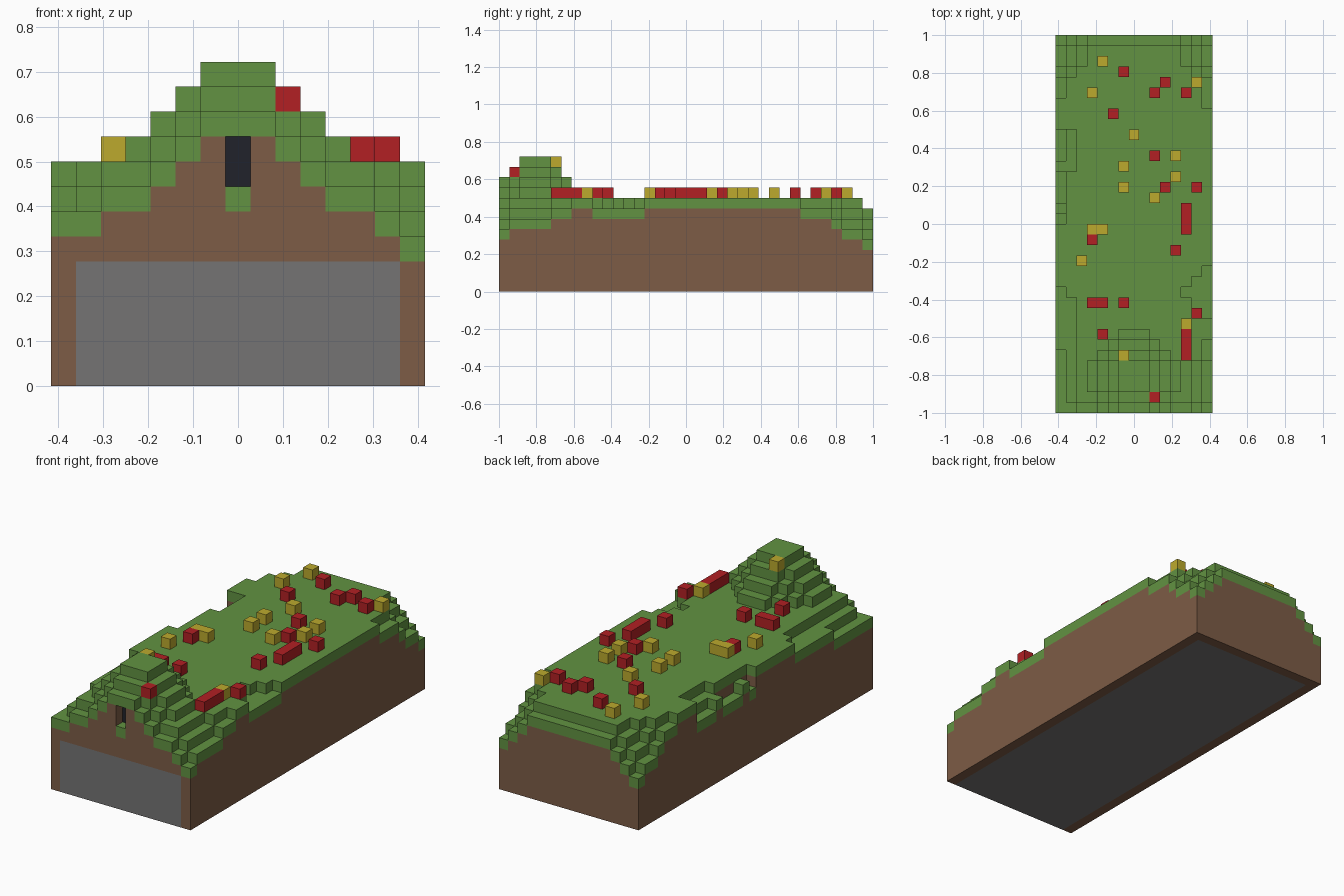
import bpy
import bmesh

cube = bpy.data.objects.get("Cube")
if cube:
    bpy.data.objects.remove(cube, do_unlink=True)

U = 1 / 18            # edge of one block
NX, NY = 15, 36       # blocks across and along


def material(name, r, g, b):
    m = bpy.data.materials.new(name)
    m.use_nodes = True
    m.diffuse_color = (r, g, b, 1)
    m.node_tree.nodes["Principled BSDF"].inputs["Base Color"].default_value = (r, g, b, 1)
    return m


grass = material("grass green", 0.122, 0.288, 0.054)
dirt = material("dirt brown", 0.205, 0.107, 0.061)
stone = material("stone grey", 0.178, 0.174, 0.174)
dark = material("hollow black", 0.015, 0.016, 0.024)
red = material("flower red", 0.445, 0.0144, 0.0176)
yellow = material("flower yellow", 0.503, 0.402, 0.027)
GRASS, DIRT, STONE, DARK = range(4)


def point(i, j, k):
    return ((i - NX / 2) * U, (j - NY / 2) * U, k * U)


def height(i, j):
    """Ground height in blocks for one cell."""
    if not (0 <= i < NX and 0 <= j < NY):
        return 0
    if (i, j) == (7, 0):
        return 8
    left, right, back = i, NX - 1 - i, NY - 1 - j
    # plateau, worn down at the ends
    h = 8 if j == 0 or back == 0 else 9
    h = min(h, 6 + right + (j > 0) + (j > 4) + (j > 6))
    h = min(h, round(5 + min(left, right) + 0.7 * back))
    # worn edges along the sides
    if right == 0 and (9 <= j <= 13 or j >= 29):
        h = min(h, 8)
    if (right == 1 and 10 <= j <= 12) or (right == 2 and j == 11):
        h = 8
    if left == 0:
        if j < 12:
            h = min(h, 7 if j < 6 else 8)
        elif 18 <= j <= 26:
            h = 8 if j in (19, 23) else 7
        elif j >= 30:
            h = min(h, 8)
    if left == 1:
        if j <= 10:
            h = min(h, 7 if j == 0 else 8)
        elif 23 <= j <= 26:
            h = 8
    # stepped mound at the front
    dx = max(0, abs(i - 7) - 1)
    dy = max(0, 2 - j, j - 4)
    return max(h, 13 - dx - dy)


# Terrain: tops, undersides and exposed walls of every column
bm = bmesh.new()


def quad(corners, mat):
    f = bm.faces.new([bm.verts.new(point(*c)) for c in corners])
    f.material_index = mat


def wall(a, b, low, high, mat):
    if high > low:
        quad([(*a, low), (*b, low), (*b, high), (*a, high)], mat)


for i in range(NX):
    for j in range(NY):
        h = height(i, j)
        quad([(i, j, h), (i + 1, j, h), (i + 1, j + 1, h), (i, j + 1, h)], GRASS)
        inner = 0 < i < NX - 1 and j < NY - 1
        quad([(i, j, 0), (i, j + 1, 0), (i + 1, j + 1, 0), (i + 1, j, 0)],
             STONE if inner else DIRT)
        ring = [(i, j), (i + 1, j), (i + 1, j + 1), (i, j + 1)]
        steps = [(0, -1), (1, 0), (0, 1), (-1, 0)]
        for s, (di, dj) in enumerate(steps):
            low = height(i + di, j + dj)
            if low >= h:
                continue
            a, b = ring[s], ring[(s + 1) % 4]
            if j == 0 and dj == -1 and inner:
                wall(a, b, 0, 5, STONE)
                low = 5
            split = max(low, h - 1)
            if (i, j) == (7, 1) and dj == -1:
                wall(a, b, low, 10, DARK)
                low, split = 10, h - 1
            wall(a, b, low, split, DIRT)
            wall(a, b, split, h, GRASS)

bmesh.ops.remove_doubles(bm, verts=bm.verts, dist=0.0005)
mesh = bpy.data.meshes.new("terrain")
bm.to_mesh(mesh)
bm.free()
for m in (grass, dirt, stone, dark):
    mesh.materials.append(m)
bpy.context.collection.objects.link(bpy.data.objects.new("terrain", mesh))


def block(name, i, j, k, mat, length=(1, 1)):
    """A box of blocks with its lowest corner at cell (i, j, k)."""
    b = bmesh.new()
    bmesh.ops.create_cube(b, size=U)
    for v in b.verts:
        v.co.x *= length[0]
        v.co.y *= length[1]
    me = bpy.data.meshes.new(name)
    b.to_mesh(me)
    b.free()
    me.materials.append(mat)
    ob = bpy.data.objects.new(name, me)
    ob.location = point(i + length[0] / 2, j + length[1] / 2, k + 0.5)
    bpy.context.collection.objects.link(ob)


# Lintel over the hollow
block("hollow_lintel", 7, 0, 10, grass)

# Single flowers
red_cells = [(6, 32), (10, 31), (9, 30), (12, 30), (5, 28), (9, 24), (10, 21), (13, 21),
             (3, 16), (11, 15), (6, 10), (13, 9), (4, 7), (9, 1)]
yellow_cells = [(4, 33), (3, 30), (13, 31), (7, 26), (11, 24), (6, 23), (11, 22), (6, 21),
                (9, 20), (2, 14), (12, 8), (6, 5)]
for name, mat, cells in (("red_flower", red, red_cells), ("yellow_flower", yellow, yellow_cells)):
    for i, j in cells:
        block(name, i, j, height(i, j), mat)

# Flower rows
block("red_flower_row", 12, 17, 9, red, (1, 3))
block("red_flower_row", 12, 5, 9, red, (1, 3))
block("red_flower_row", 3, 10, 9, red, (2, 1))
block("yellow_flower_row", 3, 17, 9, yellow, (2, 1))
